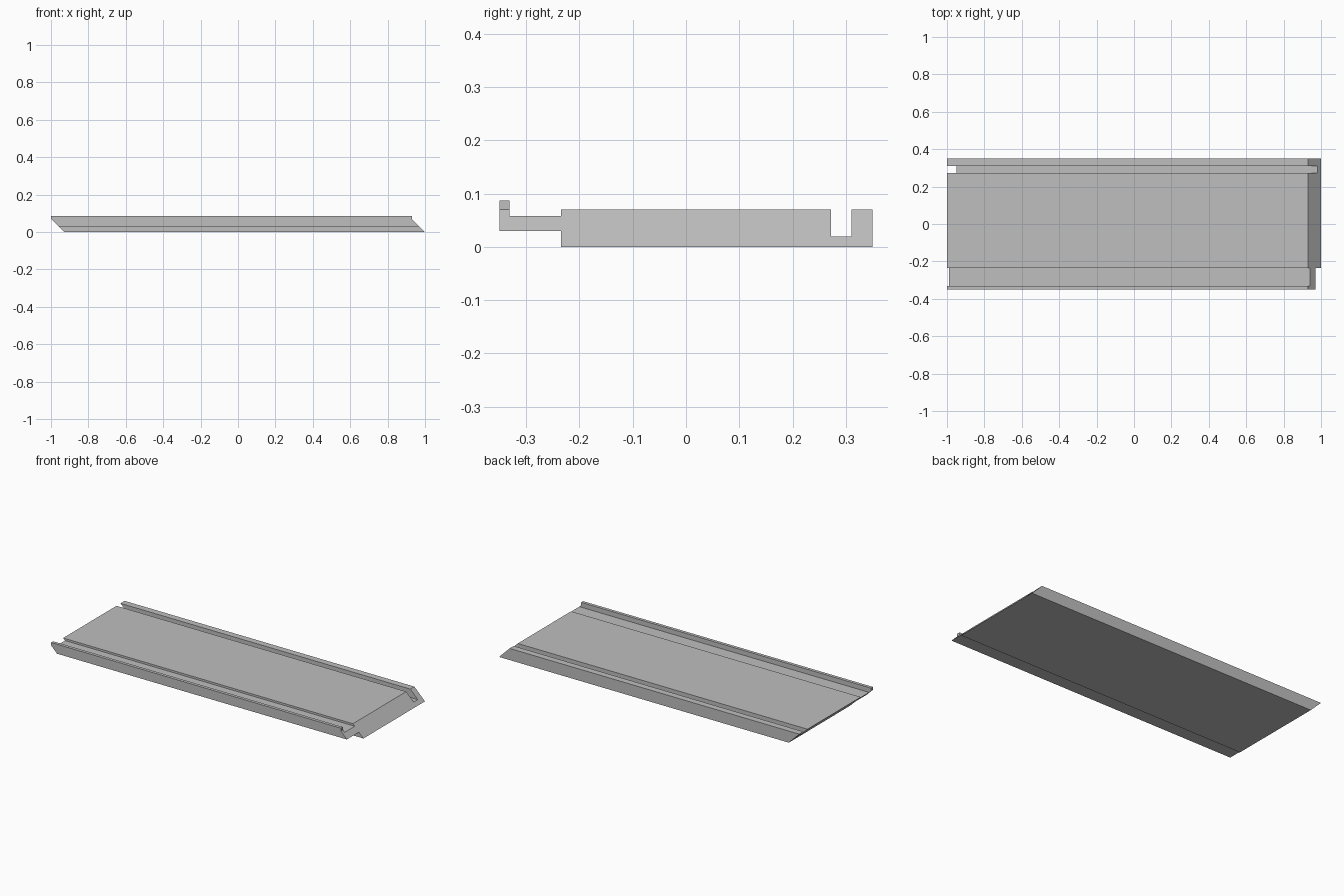
import bpy
import bmesh

cube = bpy.data.objects.get("Cube")
if cube:
    bpy.data.objects.remove(cube, do_unlink=True)

grey = bpy.data.materials.new("light grey")
grey.use_nodes = True
colour = (0.52, 0.52, 0.52, 1)
grey.diffuse_color = colour
grey.node_tree.nodes["Principled BSDF"].inputs["Base Color"].default_value = colour

TOP = 0.07          # height of the board, where the slanted ends stop
LIP_RISE = 0.017    # upright lip above the tongue
LEFT, RIGHT = -0.93, 1.0

# Cross-section (y, z): tongue with lip in front, slotted groove at the back
profile = [
    (-0.35, 0.03), (-0.235, 0.03), (-0.235, 0.0), (0.35, 0.0),
    (0.35, TOP), (0.311, TOP), (0.311, 0.02), (0.272, 0.02),
    (0.272, TOP), (-0.235, TOP), (-0.235, 0.058), (-0.331, 0.058),
    (-0.331, TOP), (-0.35, TOP),
]

bm = bmesh.new()


def end_ring(x):
    # Both ends lean back at 45 degrees
    return [bm.verts.new((x - z, y, z)) for y, z in profile]


left, right = end_ring(LEFT), end_ring(RIGHT)
bm.faces.new(left)
bm.faces.new(right)
sides = []
for i in range(len(profile)):
    j = (i + 1) % len(profile)
    sides.append(bm.faces.new((left[i], left[j], right[j], right[i])))
bmesh.ops.recalc_face_normals(bm, faces=bm.faces)

# Raise the lip straight up with square ends
lip_top = sides[len(profile) - 2]
raised = bmesh.ops.extrude_face_region(bm, geom=[lip_top])
bmesh.ops.translate(
    bm, vec=(0, 0, LIP_RISE),
    verts=[v for v in raised["geom"] if isinstance(v, bmesh.types.BMVert)])
if lip_top.is_valid:
    bmesh.ops.delete(bm, geom=[lip_top], context="FACES_ONLY")
bmesh.ops.recalc_face_normals(bm, faces=bm.faces)

mesh = bpy.data.meshes.new("interlocking_board")
bm.to_mesh(mesh)
bm.free()
mesh.materials.append(grey)
board = bpy.data.objects.new("interlocking_board", mesh)
bpy.context.collection.objects.link(board)
